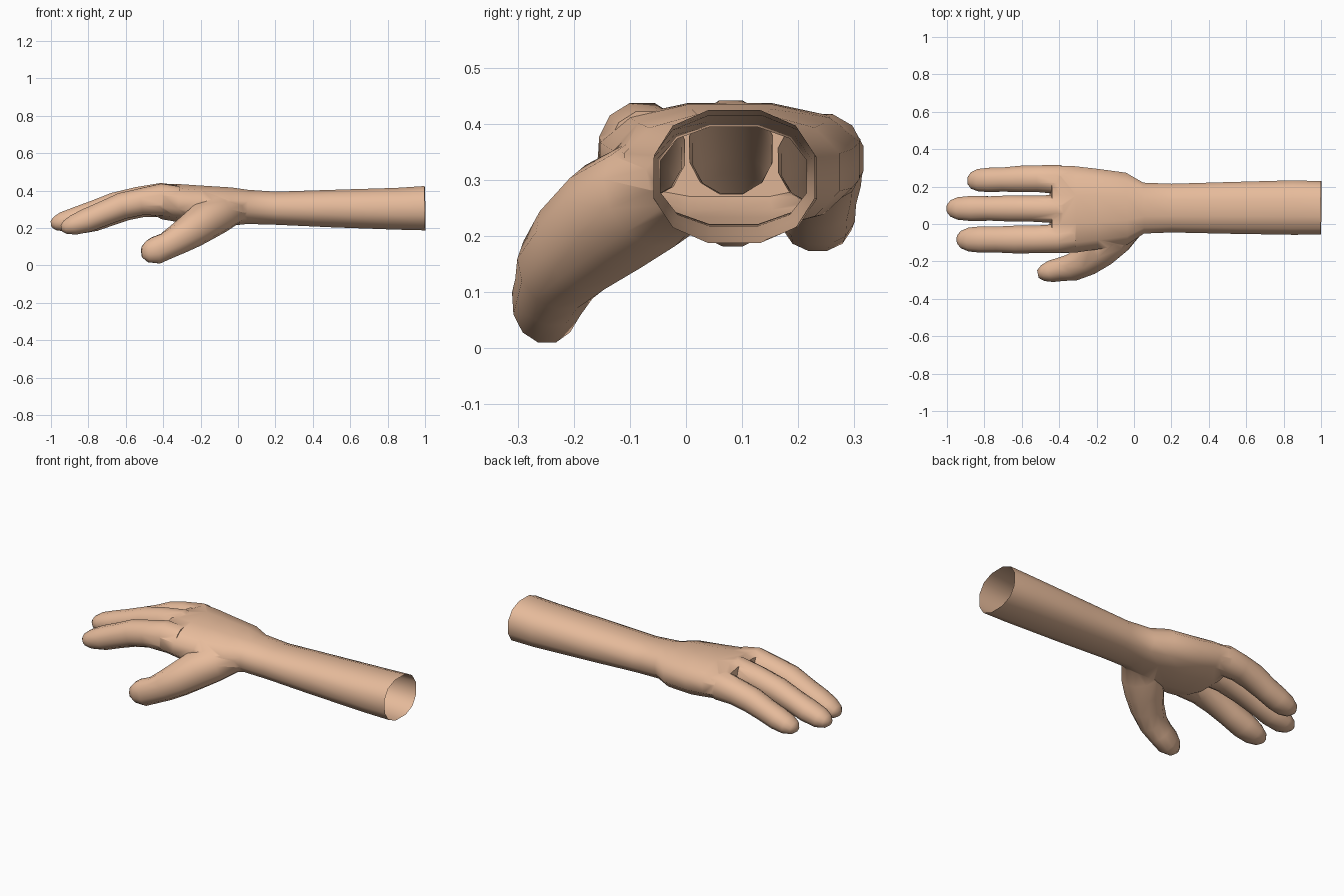
import bpy, bmesh, math
from mathutils import Vector

SIDES = 12

skin = bpy.data.materials.new("skin")
skin.diffuse_color = (0.80, 0.50, 0.33, 1)


def loft(name, rings, square=1.0):
    """Closed tube through rings of (x, y, z, half_width, half_height)."""
    bm = bmesh.new()
    pts = [Vector(r[:3]) for r in rings]
    loops = []
    for i, r in enumerate(rings):
        t = (pts[min(i + 1, len(pts) - 1)] - pts[max(i - 1, 0)]).normalized()
        side = Vector((0, 0, 1)).cross(t).normalized()
        up = t.cross(side)
        loop = []
        for k in range(SIDES):
            a = 2 * math.pi * (k + 0.5) / SIDES
            c, s = math.cos(a), math.sin(a)
            c = math.copysign(abs(c) ** square, c)
            s = math.copysign(abs(s) ** square, s)
            loop.append(bm.verts.new(pts[i] + side * c * r[3] + up * s * r[4]))
        loops.append(loop)
    for a, b in zip(loops, loops[1:]):
        for k in range(SIDES):
            j = (k + 1) % SIDES
            bm.faces.new((a[k], a[j], b[j], b[k]))
    bm.faces.new(loops[0])
    bm.faces.new(loops[-1])
    bmesh.ops.recalc_face_normals(bm, faces=bm.faces[:])
    me = bpy.data.meshes.new(name)
    bm.to_mesh(me)
    bm.free()
    me.materials.append(skin)
    ob = bpy.data.objects.new(name, me)
    bpy.context.collection.objects.link(ob)
    return ob


# Forearm, wrist and palm
arm = loft("hand_and_forearm", [
    (1.00, 0.086, 0.306, 0.147, 0.122),
    (0.85, 0.088, 0.303, 0.150, 0.115),
    (0.50, 0.086, 0.304, 0.142, 0.103),
    (0.20, 0.085, 0.306, 0.134, 0.091),
    (0.05, 0.085, 0.313, 0.140, 0.094),
    (-0.04, 0.082, 0.314, 0.198, 0.106),
    (-0.20, 0.080, 0.320, 0.222, 0.110),
    (-0.32, 0.078, 0.334, 0.238, 0.104),
    (-0.40, 0.078, 0.342, 0.240, 0.098),
    (-0.445, 0.078, 0.346, 0.225, 0.078),
], 0.85)

# Three fingers, bending down towards the tips
index = loft("index_finger", [
    (-0.32, -0.070, 0.345, 0.070, 0.080),
    (-0.41, -0.078, 0.352, 0.080, 0.088),
    (-0.52, -0.082, 0.340, 0.076, 0.074),
    (-0.62, -0.083, 0.318, 0.077, 0.073),
    (-0.72, -0.083, 0.277, 0.072, 0.068),
    (-0.81, -0.083, 0.240, 0.073, 0.066),
    (-0.88, -0.083, 0.216, 0.066, 0.055),
    (-0.925, -0.083, 0.203, 0.047, 0.037),
    (-0.945, -0.083, 0.199, 0.022, 0.018),
], 0.95)
middle = loft("middle_finger", [
    (-0.32, 0.080, 0.350, 0.070, 0.080),
    (-0.41, 0.080, 0.358, 0.078, 0.086),
    (-0.54, 0.082, 0.347, 0.072, 0.074),
    (-0.66, 0.083, 0.322, 0.072, 0.070),
    (-0.77, 0.083, 0.285, 0.067, 0.064),
    (-0.86, 0.083, 0.254, 0.070, 0.062),
    (-0.94, 0.083, 0.232, 0.062, 0.054),
    (-0.98, 0.083, 0.224, 0.045, 0.037),
    (-1.00, 0.083, 0.221, 0.020, 0.016),
], 0.95)
outer = loft("outer_finger", [
    (-0.30, 0.220, 0.335, 0.070, 0.070),
    (-0.41, 0.239, 0.338, 0.080, 0.082),
    (-0.51, 0.242, 0.328, 0.074, 0.072),
    (-0.60, 0.241, 0.308, 0.073, 0.070),
    (-0.69, 0.238, 0.272, 0.067, 0.064),
    (-0.77, 0.236, 0.242, 0.067, 0.062),
    (-0.83, 0.234, 0.223, 0.062, 0.053),
    (-0.87, 0.232, 0.213, 0.045, 0.036),
    (-0.888, 0.232, 0.209, 0.020, 0.016),
], 0.95)

# Thumb, from the heel of the palm out and down
thumb = loft("thumb", [
    (0.00, 0.010, 0.305, 0.075, 0.070),
    (-0.10, -0.060, 0.275, 0.108, 0.100),
    (-0.18, -0.130, 0.235, 0.105, 0.104),
    (-0.25, -0.190, 0.185, 0.088, 0.094),
    (-0.32, -0.228, 0.140, 0.076, 0.082),
    (-0.38, -0.240, 0.105, 0.066, 0.073),
    (-0.44, -0.252, 0.080, 0.060, 0.075),
    (-0.485, -0.262, 0.073, 0.045, 0.058),
    (-0.513, -0.268, 0.072, 0.022, 0.030),
], 0.95)

# Fuse everything into one skin
bpy.context.view_layer.objects.active = arm
for part in (thumb, index, middle, outer):
    mod = arm.modifiers.new("fuse", 'BOOLEAN')
    mod.operation = 'UNION'
    mod.solver = 'EXACT'
    mod.object = part
    bpy.ops.object.modifier_apply(modifier=mod.name)
    bpy.data.objects.remove(part)

# Open the elbow end and soften the seams in the palm
bm = bmesh.new()
bm.from_mesh(arm.data)
caps = [f for f in bm.faces if all(v.co.x > 0.98 for v in f.verts)]
bmesh.ops.delete(bm, geom=caps, context='FACES')
bmesh.ops.remove_doubles(bm, verts=bm.verts[:], dist=0.004)
bm.to_mesh(arm.data)
bm.free()

arm.select_set(True)
bpy.ops.object.shade_smooth_by_angle(angle=math.radians(60))
